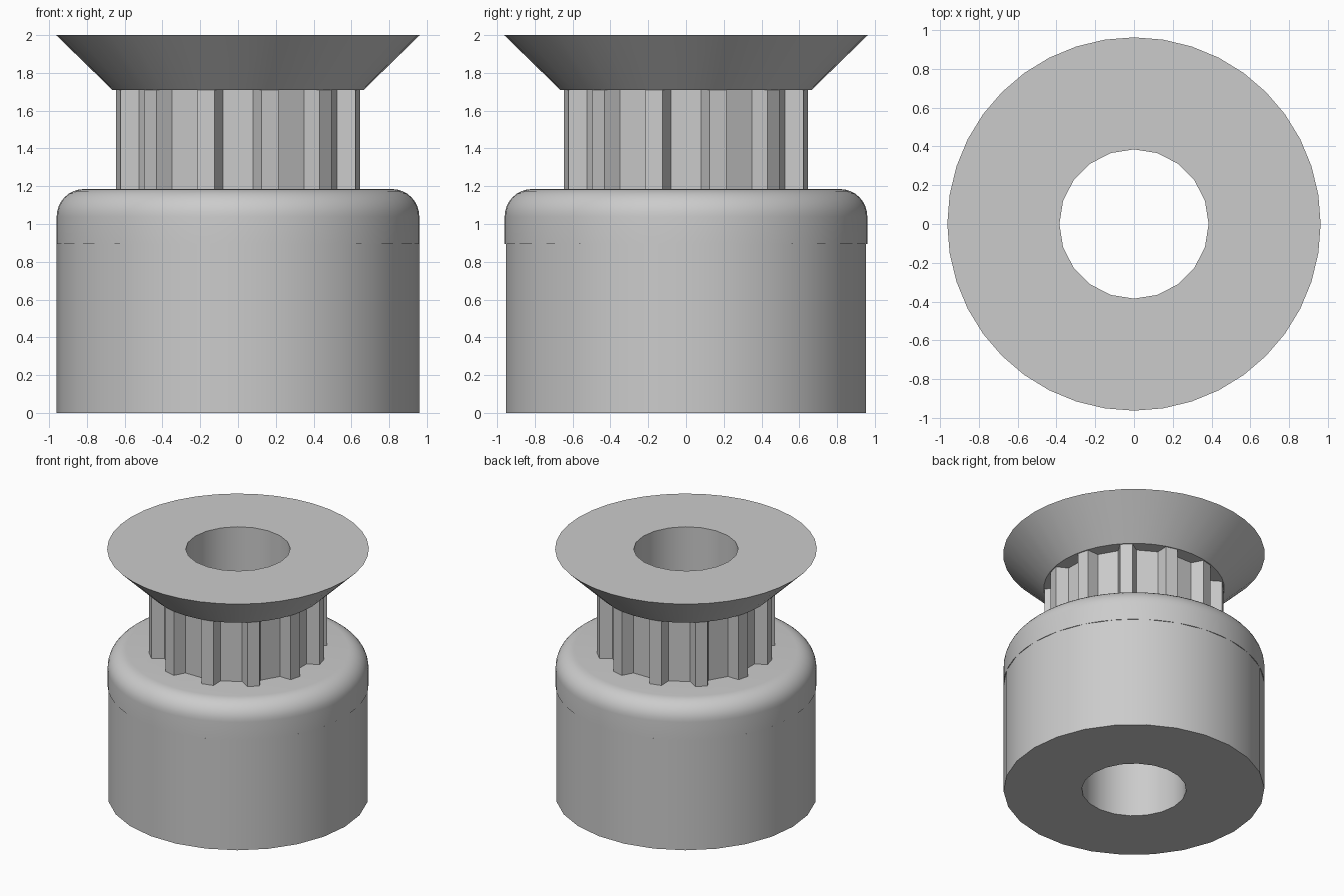
import bpy
import bmesh
from math import sin, cos, pi, radians

if "Cube" in bpy.data.objects:
    bpy.data.objects.remove(bpy.data.objects["Cube"], do_unlink=True)

grey = bpy.data.materials.new("light grey")
grey.use_nodes = True
colour = (0.6, 0.6, 0.6, 1)
grey.diffuse_color = colour
grey.node_tree.nodes["Principled BSDF"].inputs["Base Color"].default_value = colour


def circle(radius, sides):
    return [(radius * cos(2 * pi * i / sides), radius * sin(2 * pi * i / sides))
            for i in range(sides)]


def stack(name, layers):
    """Solid skinned through (outline, height) layers, capped at both ends."""
    bm = bmesh.new()
    rings = [[bm.verts.new((x, y, z)) for x, y in outline] for outline, z in layers]
    for low, high in zip(rings, rings[1:]):
        for i in range(len(low)):
            j = (i + 1) % len(low)
            bm.faces.new((low[i], low[j], high[j], high[i]))
    bm.faces.new(rings[0][::-1])
    bm.faces.new(rings[-1])
    mesh = bpy.data.meshes.new(name)
    bm.to_mesh(mesh)
    bm.free()
    mesh.materials.append(grey)
    obj = bpy.data.objects.new(name, mesh)
    bpy.context.collection.objects.link(obj)
    return obj


# Hub body and the rounded collar on top of it
RADIUS, COLLAR_Z, TOP_Z, FILLET = 0.96, 0.895, 1.185, 0.145
body = stack("hub_body", [(circle(RADIUS, 26), 0), (circle(RADIUS, 26), COLLAR_Z)])
layers = [(circle(RADIUS, 60), COLLAR_Z)]
for step in range(9):
    a = step / 8 * pi / 2
    layers.append((circle(RADIUS - FILLET + FILLET * cos(a), 60),
                   TOP_Z - FILLET + FILLET * sin(a)))
collar = stack("rounded_collar", layers)

# Toothed ring: twelve grooves with sloping flanks
FLANGE_Z = 1.71
groove = [(0.645, -0.125), (0.56, -0.08), (0.56, 0.08), (0.645, 0.125)]
outline = []
for k in range(12):
    a = radians(30 * k)
    outline += [(r * cos(a) - t * sin(a), r * sin(a) + t * cos(a)) for r, t in groove]
teeth = stack("toothed_ring", [(outline, TOP_Z), (outline, FLANGE_Z)])

# Flared flange
flange = stack("flared_flange", [(circle(0.665, 40), FLANGE_Z), (circle(0.963, 40), 2)])

# Shaft bore through every part
cutter = stack("bore_cutter", [(circle(0.385, 20), -0.5), (circle(0.385, 20), 2.5)])
cutter.hide_render = True
for obj in (body, collar, teeth, flange):
    cut = obj.modifiers.new("bore", "BOOLEAN")
    cut.operation = "DIFFERENCE"
    cut.solver = "EXACT"
    cut.object = cutter
    bpy.ops.object.select_all(action="DESELECT")
    obj.select_set(True)
    bpy.context.view_layer.objects.active = obj
    bpy.ops.object.modifier_apply(modifier=cut.name)
    bpy.ops.object.shade_smooth_by_angle(angle=radians(25))
bpy.data.objects.remove(cutter, do_unlink=True)
